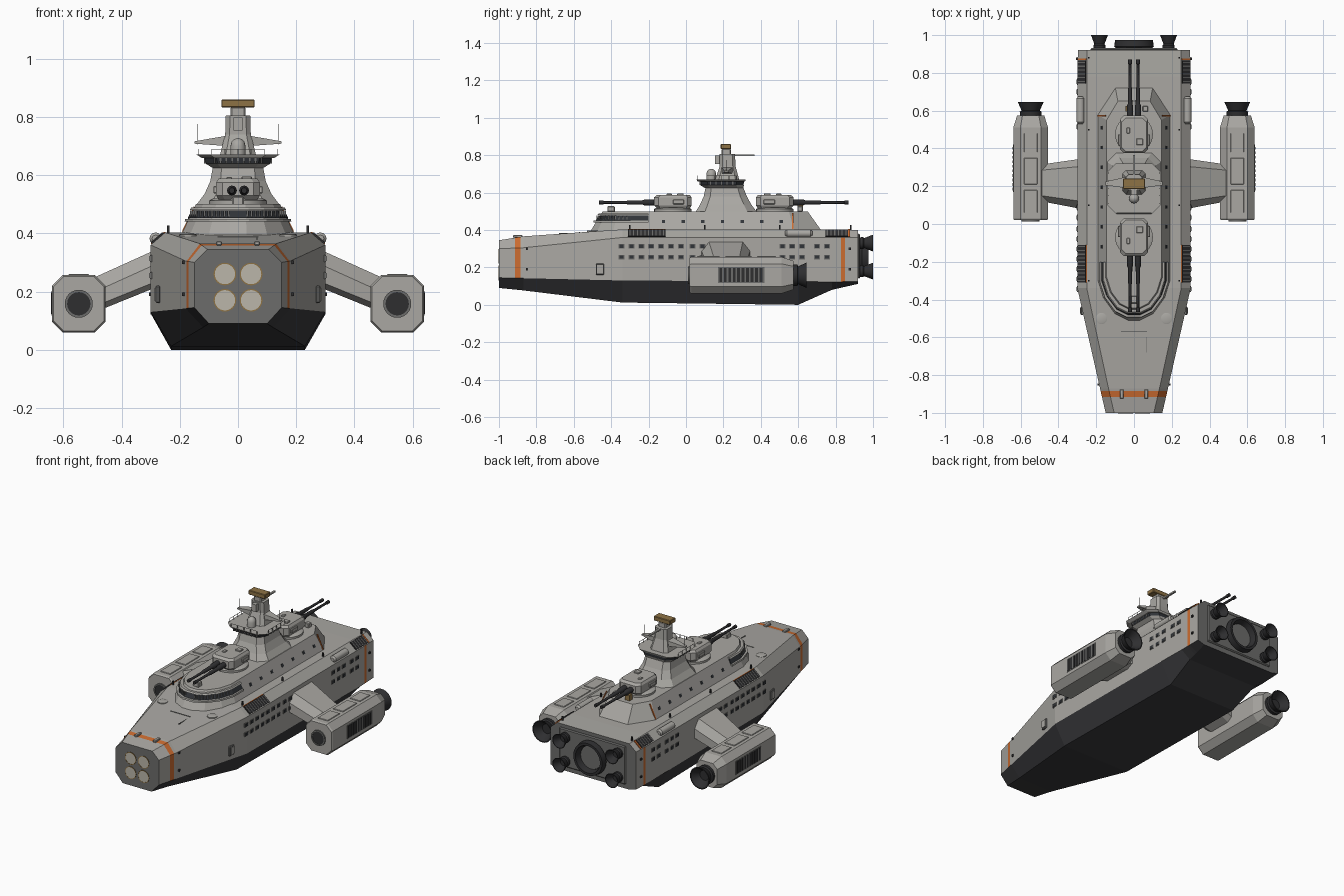
import bpy, bmesh, math
from mathutils import Vector, Matrix

if "Cube" in bpy.data.objects:
    bpy.data.objects.remove(bpy.data.objects["Cube"])

def mat(name, *c):
    m = bpy.data.materials.new(name)
    m.diffuse_color = (*c, 1)
    m.use_nodes = True
    m.node_tree.nodes["Principled BSDF"].inputs["Base Color"].default_value = m.diffuse_color
    return m

HULL = mat("hull grey", .40, .39, .365)
BELLY = mat("belly charcoal", .042, .042, .046)
MID = mat("mid grey", .15, .15, .145)
DARK = mat("engine black", .028, .028, .03)
GLASS = mat("window dark", .03, .034, .04)
ORANGE = mat("marking orange", .60, .15, .03)
GOLD = mat("radar gold", .27, .17, .06)
PALE = mat("pale cap", .50, .47, .40)

def finish(name, bm, mats, smooth=False):
    bmesh.ops.recalc_face_normals(bm, faces=bm.faces)
    me = bpy.data.meshes.new(name)
    bm.to_mesh(me)
    bm.free()
    for m in (mats if isinstance(mats, list) else [mats]):
        me.materials.append(m)
    ob = bpy.data.objects.new(name, me)
    bpy.context.collection.objects.link(ob)
    if smooth:
        bpy.ops.object.select_all(action='DESELECT')
        ob.select_set(True)
        bpy.context.view_layer.objects.active = ob
        bpy.ops.object.shade_smooth_by_angle(angle=math.radians(35))
    return ob

def loft(name, rings, mats, rule=None, smooth=False, closed=False):
    """Skin a list of equal rings; capped unless closed on itself."""
    bm = bmesh.new()
    vs = [[bm.verts.new(p) for p in r] for r in rings]
    n = len(rings[0])
    pairs = list(zip(vs, vs[1:])) + ([(vs[-1], vs[0])] if closed else [])
    for a, b in pairs:
        for i in range(n):
            bm.faces.new((a[i], a[(i + 1) % n], b[(i + 1) % n], b[i]))
    if not closed:
        bm.faces.new(vs[0])
        bm.faces.new(vs[-1])
    bmesh.ops.recalc_face_normals(bm, faces=bm.faces)
    bm.normal_update()
    if rule:
        for f in bm.faces:
            f.material_index = rule(f.calc_center_median(), f)
    return finish(name, bm, mats, smooth)

def lathe(name, prof, o, m, axis='Y', seg=24, closed=False):
    """prof: (radius, distance along axis) points."""
    rings = []
    for r, t in prof:
        ring = []
        for i in range(seg):
            a = 2 * math.pi * i / seg
            u, v = r * math.cos(a), r * math.sin(a)
            ring.append(Vector(o) + Vector((u, t, v) if axis == 'Y' else (u, v, t)))
        rings.append(ring)
    return loft(name, rings, m, smooth=True, closed=closed)

def boxes(name, items, m, bevel=0):
    """items: (centre, size[, y rotation])."""
    bm = bmesh.new()
    for it in items:
        rot = Matrix.Rotation(it[2], 4, 'Y') if len(it) > 2 else Matrix()
        bmesh.ops.create_cube(bm, size=1, matrix=Matrix.Translation(it[0]) @ rot @ Matrix.Diagonal((*it[1], 1)))
    if bevel:
        bmesh.ops.bevel(bm, geom=bm.edges[:], offset=bevel, segments=1, affect='EDGES')
    return finish(name, bm, m)

def mirror(half):
    return half + [(-x, y) for x, y in reversed(half)]

def plan(half, z):
    return [(x, y, z) for x, y in mirror(half)]

def octagon(hx, y0, y1, c, z):
    return plan([(hx - c, y0), (hx, y0 + c), (hx, y1 - c), (hx - c, y1)], z)

# Hull: y, then bottom, waterline, shoulder and deck points
KEYS = [(-1, .10, .09, .15, .145, .30, .105, .345), (-.87, .12, .077, .18, .142, .305, .135, .366),
        (-.34, .23, .012, .30, .13, .36, .25, .403), (.6, .23, 0, .30, .125, .36, .25, .403),
        (.78, .24, .08, .30, .122, .36, .25, .403), (.92, .25, .112, .297, .125, .36, .25, .40)]

def section(y):
    for a, b in zip(KEYS, KEYS[1:]):
        if a[0] <= y <= b[0]:
            t = (y - a[0]) / (b[0] - a[0])
            _, xb, zb, xw, zw, zs, xd, zd = [p + (q - p) * t for p, q in zip(a, b)]
            return [(x, y, z) for x, z in mirror([(xb, zb), (xw, zw), (xw, zs), (xd, zd)])]

def hull_rule(c, f):
    if abs(f.normal.y) > .9:
        return 2
    if f.normal.z < -.2:
        return 1
    if -.915 < c.y < -.885 or (.83 < c.y < .85 and abs(f.normal.x) > .9):
        return 3
    return 0

loft("hull", [section(y) for y in (-1, -.915, -.885, -.87, -.34, .6, .78, .83, .85, .92)],
     [HULL, BELLY, MID, ORANGE], hull_rule)

# Bow launch tubes
for x in (-.045, .045):
    for z in (.17, .26):
        lathe("bow_tube_rim", [(.035, -.999), (.035, -1.003), (.039, -1.003), (.039, -.999)], (x, 0, z), GOLD, closed=True)
        lathe("bow_tube_cap", [(.035, -.995), (.035, -1.002)], (x, 0, z), PALE)
boxes("bow_clamps", [((s * .065, -.90, .366), (.02, .05, .014)) for s in (-1, 1)], HULL, .003)
boxes("bow_deck_panels", [((0, -.57, .386), (.14, .006, .006)), ((.065, -.63, .382), (.004, .10, .006))], MID)

# Superstructure deckhouse with front window band
base = [(.03, -.51), (.10, -.475), (.165, -.39), (.195, -.30), (.195, .58), (.10, .725)]
top = [(.025, -.445), (.075, -.42), (.12, -.36), (.145, -.28), (.145, .55), (.085, .65)]
def tier(t, off=0):
    return [(a[0] + (b[0] - a[0]) * t + off * .7, a[1] + (b[1] - a[1]) * t - off * (1 if a[1] < 0 else -.5))
            for a, b in zip(base, top)]
loft("deckhouse", [plan(base, .395), plan(top, .50)], HULL)
def band(t, off):
    p = tier(t, off)[:4]
    return plan(p + [(p[3][0], -.20)], .40 + t * .10)
loft("window_band", [band(.52, .006), band(.78, .006)], GLASS)
loft("band_brow", [band(.80, .016), band(.88, .014)], HULL)
loft("band_sill", [band(.40, .012), band(.50, .016)], HULL)
mull = []
for (x0, y0), (x1, y1) in zip(tier(.65, .008)[:3], tier(.65, .008)[1:4]):
    for k in range(4):
        x, y = x0 + (x1 - x0) * k / 4, y0 + (y1 - y0) * k / 4
        mull += [((s * x, y, .465), (.006, .006, .026)) for s in (-1, 1)]
boxes("band_mullions", mull, MID)
slope = math.atan2(.105, .05)
boxes("deckhouse_windows", [((s * .1715, -.12 + .105 * i, .445), (.018, .018, .005), s * slope)
                            for s in (-1, 1) for i in range(7)], GLASS)
boxes("deckhouse_marks", [((s * .170, .572, .448), (.095, .008, .005), s * slope) for s in (-1, 1)], ORANGE)
boxes("deck_lockers", [((0, -.40, .512), (.04, .04, .03)), ((.06, .61, .512), (.03, .03, .03))], HULL, .004)
boxes("deck_sensor", [((-.03, .61, .518), (.03, .03, .035))], GOLD)

# Bridge tower
loft("tower", [octagon(*r) for r in ((.145, .05, .38, .05, .495), (.115, .075, .35, .04, .535),
     (.095, .095, .325, .035, .58), (.086, .105, .305, .03, .63))], HULL)
loft("bridge_floor", [octagon(.088, .10, .305, .03, .625), octagon(.112, .075, .31, .04, .64)], HULL)
loft("bridge_windows", [octagon(.110, .078, .308, .04, .64), octagon(.114, .074, .310, .04, .659)], GLASS)
boxes("bridge_mullions", [((-.08 + .02 * i, .075, .65), (.006, .008, .02)) for i in range(9)] +
      [((s * .113, .13 + .03 * i, .65), (.008, .006, .02)) for s in (-1, 1) for i in range(5)], MID)
loft("bridge_roof", [octagon(.125, .062, .315, .045, .659), octagon(.142, .055, .32, .045, .67)], HULL)
rail = [(s * .135, .11 + .04 * i) for s in (-1, 1) for i in range(5)] + [(-.09 + .045 * i, .06) for i in range(5)]
boxes("bridge_railing", [((x, y, .679), (.003, .003, .02)) for x, y in rail] +
      [((s * .135, .19, .689), (.002, .16, .002)) for s in (-1, 1)] + [((0, .06, .689), (.18, .002, .002))], HULL)

# Mast, yardarm, radar
loft("mast", [octagon(.062, .155, .285, .02, .668), octagon(.044, .18, .265, .015, .74), octagon(.042, .18, .262, .015, .805)], HULL)
boxes("mast_head", [((0, .215, .815), (.05, .05, .04))], HULL, .005)
boxes("radar", [((0, .213, .846), (.115, .055, .028))], GOLD, .003)
for s in (-1, 1):
    loft("yardarm", [[(s * .04, y, z) for y, z in ((.19, .70), (.25, .70), (.25, .735), (.19, .735))],
                     [(s * .15, y, z) for y, z in ((.205, .708), (.225, .708), (.225, .716), (.205, .716))]], HULL)
boxes("whip_antennas", [((s * .138, .215, .74), (.002, .002, .07)) for s in (-1, 1)], MID)
boxes("rear_spar", [((0, .31, .80), (.012, .11, .009)), ((0, .17, .775), (.03, .03, .045))], HULL)
lathe("sensor_dome", [(.026, .668), (.026, .70), (.022, .715), (.012, .724), (.002, .727)], (0, .135, 0), HULL, 'Z', 16)

# Twin-gun turrets, fore and aft
for cy, d in ((-.07, -1), (.475, 1)):
    lathe("turret_ring", [(.10, .498), (.10, .512), (.085, .52)], (0, cy, 0), HULL, 'Z', 32)
    def ring(hx, f, b, c, z):
        return [(x, cy + d * y, z) for x, y, _ in octagon(hx, b, f, c, z)]
    loft("turret", [ring(.066, .085, -.09, .02, .515), ring(.075, .10, -.10, .022, .53),
                    ring(.075, .10, -.10, .022, .575), ring(.066, .085, -.09, .02, .588)], HULL)
    boxes("turret_hatches", [((.03, cy - d * .04, .590), (.035, .035, .012)), ((-.03, cy + d * .02, .588), (.02, .03, .012)),
                             ((.078, cy - d * .03, .55), (.014, .06, .025)), ((-.078, cy - d * .03, .55), (.014, .06, .025))], HULL, .003)
    for x in (-.021, .021):
        lathe("gun_barrel", [(r, d * t) for r, t in ((.017, .08), (.017, .15), (.012, .16), (.011, .24), (.008, .25),
              (.007, .37), (.010, .372), (.010, .395))], (x, cy, .547), DARK, seg=12)

# Side windows, doors, vents and deck fittings
ys = [-.345 + .053 * i for i in range(7)] + [.035, .088, .515, .568, .621, .70, .753]
for nm, g, w, m in (("window_frames", 0, .032, MID), ("side_windows", .002, .022, GLASS)):
    boxes(nm, [((s * (.299 + g), y, z), (.007, w, w * .75)) for s in (-1, 1) for y in ys for z in (.255, .313)], m)
boxes("side_doors", [((s * .275, -.46, .19), (.016, .045, .06)) for s in (-1, 1)], MID, .004)
boxes("door_panels", [((s * .281, -.46, .19), (.012, .03, .045)) for s in (-1, 1)], HULL)
A = math.atan2(.043, .05)
vents, slats, lines = [], [], []
for s in (-1, 1):
    for y0, y1 in ((-.31, -.11), (.745, .865)):
        vents.append(((s * .276, (y0 + y1) / 2, .383), (.055, y1 - y0, .007), s * A))
        n = int((y1 - y0) / .02)
        slats += [((s * .277, y0 + (k + .5) * .02, .384), (.05, .006, .008), s * A) for k in range(n)]
    lines += [((s * .252, -.21, .402), (.005, .20, .004)), ((s * .275, .872, .383), (.06, .01, .006), s * A)]
boxes("vents", vents, DARK)
boxes("vent_slats", slats, MID)
boxes("vent_marks", lines, ORANGE)
for s in (-1, 1):
    lathe("side_canister", [(.012, .53), (.021, .54), (.021, .665), (.012, .675)], (s * .283, 0, .382), HULL, seg=12)
    lathe("deck_hatch", [(.03, .385), (.03, .396), (.024, .398)], (s * .172, -.50, 0), HULL, 'Z', 20)
    boxes("deck_bollards", [((s * .24, y, .412), (.008, .008, .03)) for y in (-.30, .1, .5, .88)], DARK)
    boxes("hull_lights", [((s * (.30 if y > 0 else .186), y, z), (.012, .012, .012)) for y in (-.85, .875) for z in (.19, .30)], DARK)

# Stern plate and engines
boxes("stern_plate", [((0, .924, .26), (.46, .014, .24))], MID, .006)
lathe("main_engine", [(.09, .925), (.105, .94), (.10, .975), (.085, .975), (.075, .935)], (0, 0, .255), DARK, seg=32)
lathe("main_engine_core", [(.072, .93), (.072, .942)], (0, 0, .255), MID, seg=32)
NOZ = [(.03, 0), (.032, .02), (.027, .028), (.045, .075), (.041, .075), (.02, .03)]
for s in (-1, 1):
    for z in (.18, .33):
        lathe("stern_nozzle", [(r, t + .925) for r, t in NOZ], (s * .183, 0, z), DARK)

# Outrigger nacelles and pylons
NX = .547
def nac(s, y, k):
    h, v, c = .092 * k, .098 * k, .037 * k
    return [(s * NX + x, y, .158 + z) for x, z in mirror([(h - c, -v), (h, -v + c), (h, v - c), (h - c, v)])]
for s in (-1, 1):
    loft("nacelle", [nac(s, y, k) for y, k in ((.02, .95), (.03, 1), (.51, 1), (.575, .78))], HULL)
    lathe("intake_ring", [(.048, .025), (.048, .012), (.040, .012), (.040, .025)], (s * NX, 0, .158), MID, closed=True)
    lathe("intake", [(.041, .03), (.041, .016)], (s * NX, 0, .158), DARK)
    lathe("nacelle_nozzle", [(.056, .57), (.058, .595), (.048, .60), (.068, .645), (.062, .645), (.03, .60)],
          (s * NX, 0, .158), DARK)
    boxes("nacelle_grille", [((s * .638, .295, .16), (.006, .25, .085))], MID)
    boxes("nacelle_slots", [((s * .640, .185 + .024 * i, .16), (.006, .014, .075)) for i in range(10)], DARK)
    boxes("nacelle_panels", [((s * NX, y, .257), (.07, w, .007)) for y, w in ((.12, .12), (.28, .14), (.43, .10))], HULL, .002)
    def pyl(x, y0, y1, z0, z1, c):
        return [(s * x, y, z) for y, z in ((y0, z0 + .02), (y0 + c, z0), (y1 - c, z0), (y1, z0 + .02),
                (y1, z1 - .05), (y1 - c, z1), (y0 + c, z1), (y0, z1 - .05))]
    loft("pylon", [pyl(.28, .08, .345, .215, .345, .04), pyl(.49, .12, .315, .13, .25, .03)], HULL)
